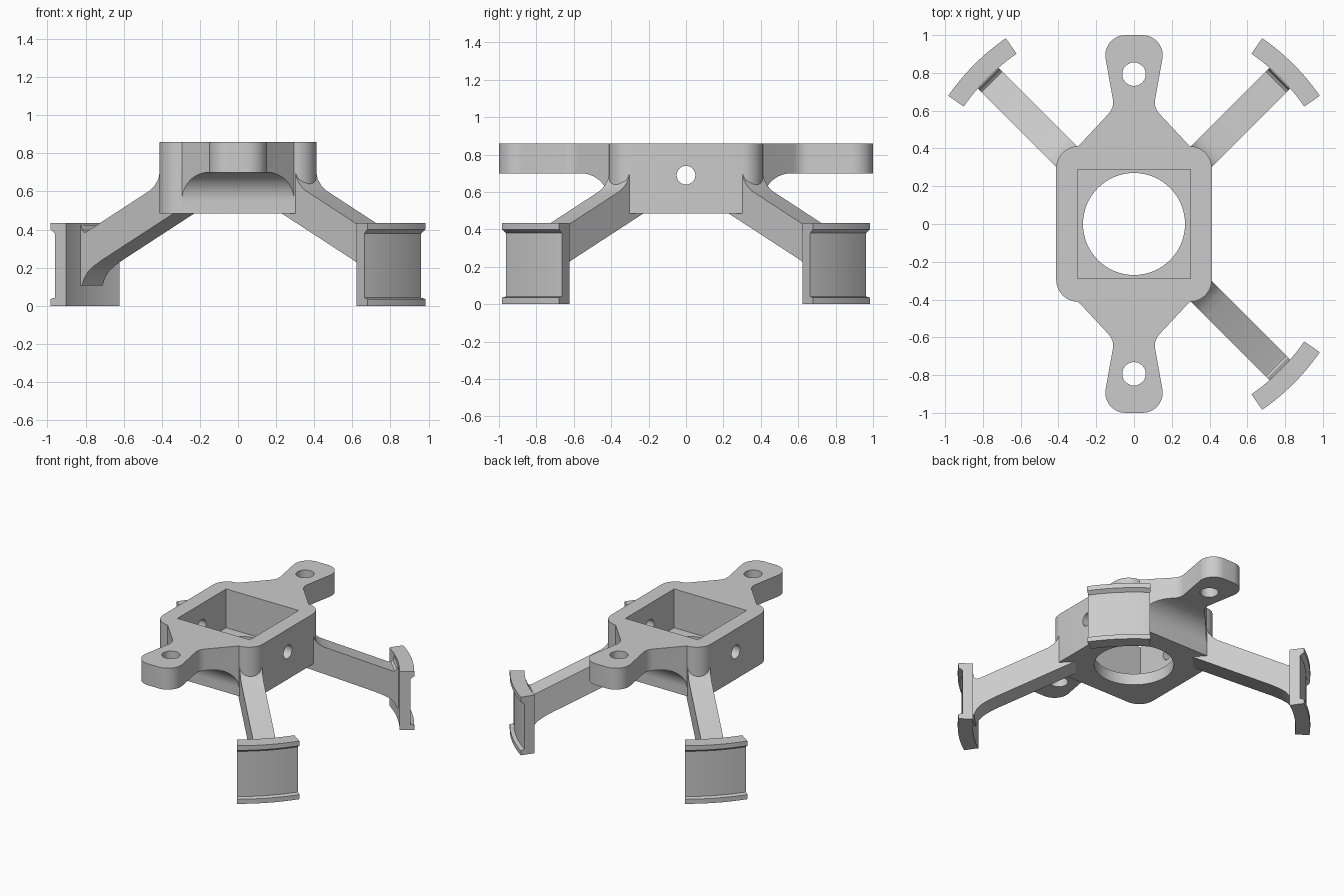
import bpy, bmesh, math
from math import sin, cos, radians, pi
from mathutils import Matrix, Vector

if "Cube" in bpy.data.objects:
    bpy.data.objects.remove(bpy.data.objects["Cube"])

grey = bpy.data.materials.new("light_grey")
grey.use_nodes = True
grey.diffuse_color = (0.6, 0.6, 0.6, 1)
grey.node_tree.nodes["Principled BSDF"].inputs["Base Color"].default_value = (0.6, 0.6, 0.6, 1)


def arc(cx, cy, r, a0, a1, n=10):
    angles = [radians(a0 + (a1 - a0) * i / n) for i in range(n + 1)]
    return [(cx + r * cos(a), cy + r * sin(a)) for a in angles]


def loft(name, rings):
    """Solid skinned through matching closed rings of points, capped at both ends."""
    bm = bmesh.new()
    rows = [[bm.verts.new(p) for p in ring] for ring in rings]
    n = len(rows[0])
    for a, b in zip(rows, rows[1:]):
        for i in range(n):
            j = (i + 1) % n
            bm.faces.new((a[i], a[j], b[j], b[i]))
    bm.faces.new(rows[0])
    bm.faces.new(rows[-1])
    bmesh.ops.recalc_face_normals(bm, faces=bm.faces)
    mesh = bpy.data.meshes.new(name)
    bm.to_mesh(mesh)
    bm.free()
    mesh.materials.append(grey)
    obj = bpy.data.objects.new(name, mesh)
    bpy.context.collection.objects.link(obj)
    return obj


def prism(name, outline, lo, hi):
    return loft(name, [[(x, y, z) for x, y in outline] for z in (lo, hi)])


def activate(obj):
    bpy.ops.object.select_all(action="DESELECT")
    obj.select_set(True)
    bpy.context.view_layer.objects.active = obj


def boolean(obj, tool, operation="DIFFERENCE"):
    activate(obj)
    mod = obj.modifiers.new("cut", "BOOLEAN")
    mod.operation, mod.object, mod.solver = operation, tool, "EXACT"
    bpy.ops.object.modifier_apply(modifier=mod.name)
    bpy.data.objects.remove(tool)


def smooth(obj):
    activate(obj)
    bpy.ops.object.shade_smooth_by_angle(angle=radians(30))


# Body plan: rounded block corner, sloping shoulder, flared tab
quarter = arc(0.295, 0.295, 0.117, 0, 90)
quarter += [(0.138, 0.58), (0.122, 0.6), (0.112, 0.625), (0.11, 0.65)]
quarter += arc(0.045, 0.893, 0.107, -8, 90)
half = quarter + [(-x, y) for x, y in reversed(quarter)]
plan = half + [(-x, -y) for x, y in half]
body = prism("body", plan, 0.485, 0.86)

# Side profile: tab underside blends into the block with a concave fillet
side = [(0.412, 0.4)] + arc(0.562, 0.55, 0.15, 180, 90, 14) + [(1.1, 0.7), (1.1, 0.95)]
side += [(-y, z) for y, z in reversed(side)]
boolean(body, loft("side_tool", [[(x, y, z) for y, z in side] for x in (-0.6, 0.6)]), "INTERSECT")

# Square pocket, round floor opening, tab holes and cross hole
boolean(body, prism("pocket", [(0.3, 0.288), (-0.3, 0.288), (-0.3, -0.288), (0.3, -0.288)], 0.57, 1))
boolean(body, prism("opening", arc(0, 0, 0.27, 0, 354.375, 63), 0.3, 0.7))
for s in (1, -1):
    boolean(body, prism("tab_hole", arc(0, s * 0.793, 0.062, 0, 348.75, 31), 0.5, 1))
ring = arc(0, 0.69, 0.05, 0, 348.75, 31)
boolean(body, loft("cross_hole", [[(x, y, z) for y, z in ring] for x in (-0.6, 0.6)]))
smooth(body)

# Leg profile (distance outwards, height) with blended ends
leg = [(0.4, 0.485), (0.93, 0.241), (0.99, 0.21), (1.035, 0.18), (1.065, 0.145),
       (1.082, 0.105), (1.12, 0.105), (1.12, 0.425), (1.088, 0.425), (1.08, 0.397),
       (1.065, 0.385), (1.045, 0.389), (0.62, 0.585), (0.575, 0.606), (0.54, 0.632),
       (0.515, 0.665), (0.5, 0.71), (0.45, 0.71), (0.45, 0.56), (0.4, 0.52)]
# Foot pad section with a shallow recess between two lips
pad = [(1.095, 0), (1.195, 0), (1.195, 0.035), (1.168, 0.042), (1.168, 0.38),
       (1.195, 0.4), (1.195, 0.435), (1.095, 0.435)]

for name, heading in (("back_left", 45), ("back_right", 135), ("front_left", -45)):
    turn = Matrix.Rotation(radians(heading), 3, "Z")
    smooth(loft(name + "_leg", [[turn @ Vector((r, w, z)) for r, z in leg]
                                for w in (-0.077, 0.077)]))
    sweep = [radians(heading - 10.4 + 20.8 * i / 12) for i in range(13)]
    smooth(loft(name + "_foot_pad", [[(r * cos(a), r * sin(a), z) for r, z in pad]
                                     for a in sweep]))
